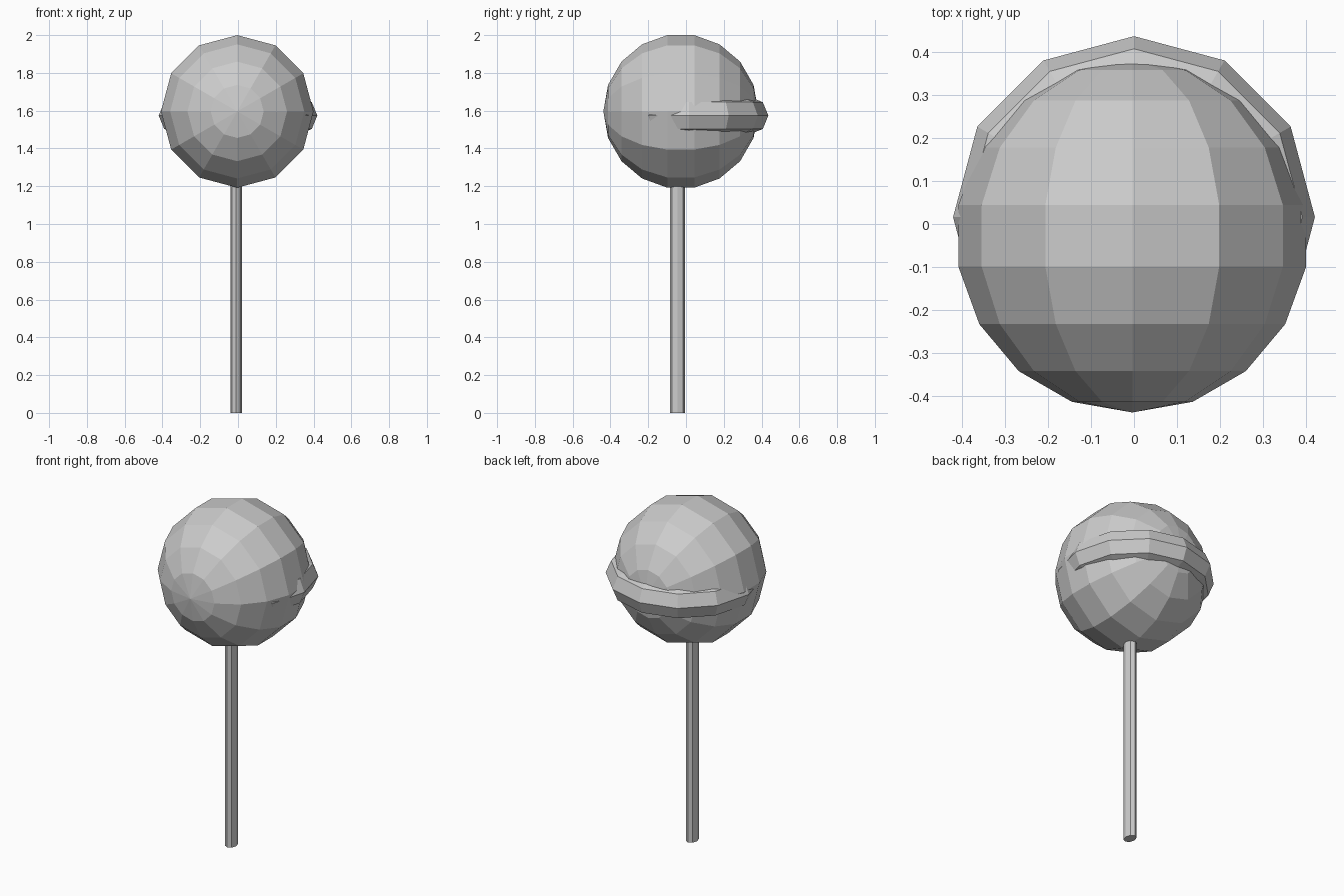
import bpy
from math import pi

if "Cube" in bpy.data.objects:
    bpy.data.objects.remove(bpy.data.objects["Cube"])


def finish(name, scale=(1, 1, 1)):
    obj = bpy.context.object
    obj.name = name
    obj.scale = scale
    bpy.ops.object.transform_apply(location=False, rotation=True, scale=True)
    bpy.ops.object.shade_flat()
    return obj


# Candy ball, with its poles facing front and back
bpy.ops.mesh.primitive_uv_sphere_add(segments=12, ring_count=9, radius=0.41,
                                     location=(-0.004, -0.0275, 1.596),
                                     rotation=(pi / 2, 0, 0))
finish("candy_ball")

# Ridge around the ball, set back so it sinks into the front
bpy.ops.mesh.primitive_torus_add(major_segments=12, minor_segments=8,
                                 major_radius=0.32, minor_radius=0.1,
                                 location=(0, 0.016, 1.574))
finish("candy_ridge")

# Slightly oval stick
bpy.ops.mesh.primitive_cylinder_add(vertices=8, radius=1, depth=1.25,
                                    location=(-0.01, -0.045, 0.625))
finish("stick", (0.03, 0.041, 1))
